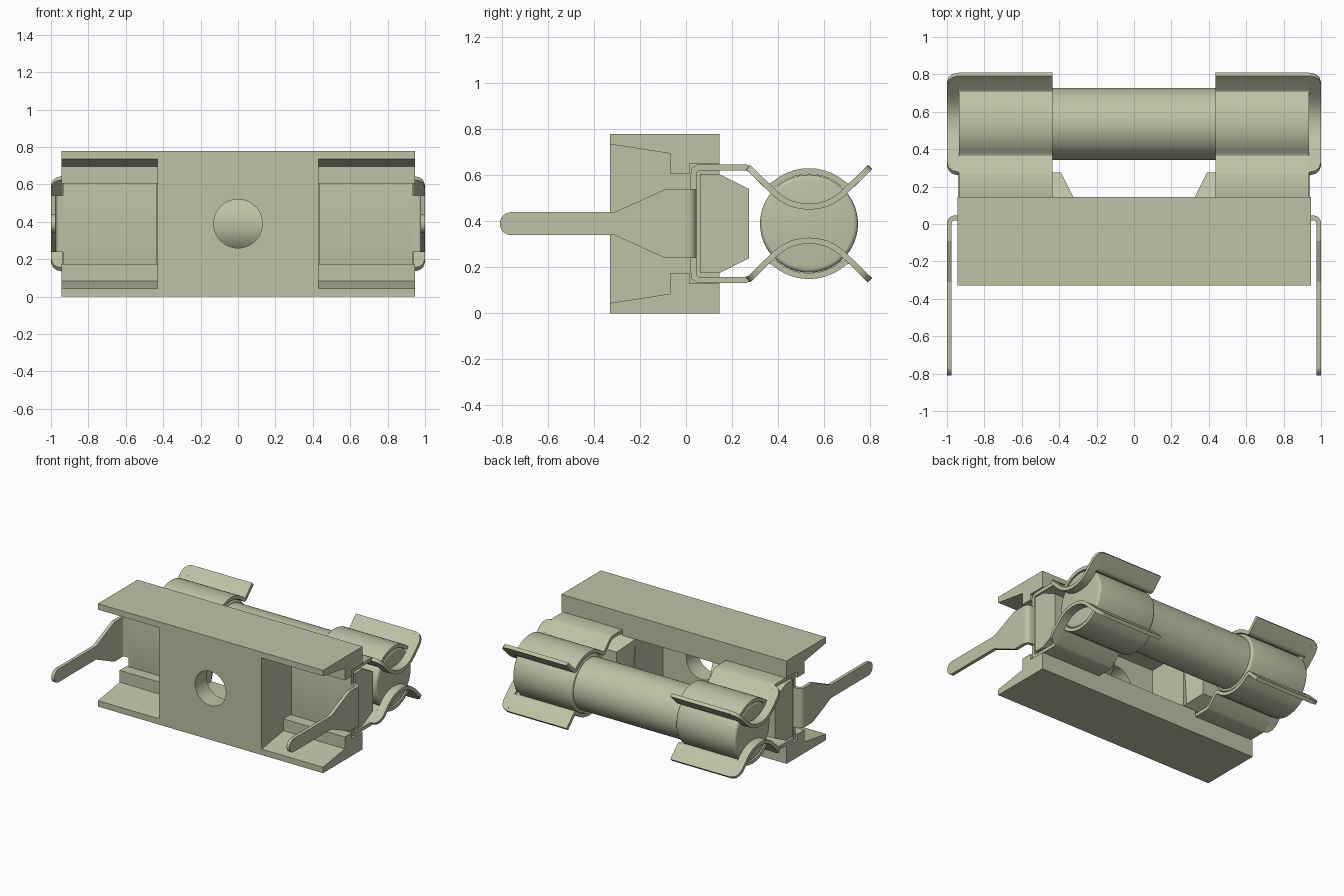
import bpy, bmesh, math
from mathutils import Matrix

cube = bpy.data.objects.get("Cube")
if cube:
    bpy.data.objects.remove(cube, do_unlink=True)

mat = bpy.data.materials.new("olive grey")
mat.use_nodes = True
COLOR = (0.52, 0.54, 0.38, 1)
mat.diffuse_color = COLOR
mat.node_tree.nodes["Principled BSDF"].inputs["Base Color"].default_value = COLOR

ZC = 0.39           # height of the mirror plane
FY = 0.535          # depth of the fuse axis
SHEET = 0.026       # clip metal thickness


def finish(name, bm):
    bmesh.ops.recalc_face_normals(bm, faces=bm.faces)
    me = bpy.data.meshes.new(name)
    bm.to_mesh(me)
    bm.free()
    me.materials.append(mat)
    ob = bpy.data.objects.new(name, me)
    bpy.context.collection.objects.link(ob)
    return ob


def activate(ob):
    bpy.ops.object.select_all(action='DESELECT')
    ob.select_set(True)
    bpy.context.view_layer.objects.active = ob


def modify(ob, kind, **props):
    activate(ob)
    m = ob.modifiers.new(kind.title(), kind)
    for k, v in props.items():
        setattr(m, k, v)
    bpy.ops.object.modifier_apply(modifier=m.name)


def smooth(ob, angle=35):
    activate(ob)
    bpy.ops.object.shade_smooth_by_angle(angle=math.radians(angle))


def mirror_x(ob):
    modify(ob, 'MIRROR', use_mirror_merge=False)


def prism(name, pts, lo, hi, axis='x'):
    """Extrude a (y, z) profile along x, or an (x, y) profile along z."""
    bm = bmesh.new()
    place = (lambda p, t: (t, *p)) if axis == 'x' else (lambda p, t: (*p, t))
    a = [bm.verts.new(place(p, lo)) for p in pts]
    b = [bm.verts.new(place(p, hi)) for p in pts]
    bm.faces.new(a)
    bm.faces.new(b)
    for i in range(len(pts)):
        j = (i + 1) % len(pts)
        bm.faces.new((a[i], a[j], b[j], b[i]))
    return finish(name, bm)


def ribbon(name, path, inner, outers):
    """Bent sheet following a (y, z) path, with its own outer x on each row."""
    bm = bmesh.new()
    rows = [(bm.verts.new((inner, y, z)), bm.verts.new((o, y, z)))
            for (y, z), o in zip(path, outers)]
    for (a, b), (c, d) in zip(rows, rows[1:]):
        bm.faces.new((a, b, d, c))
    ob = finish(name, bm)
    modify(ob, 'SOLIDIFY', thickness=SHEET, offset=0, use_even_offset=True)
    return ob


def rod(name, radius, x0, x1, bevel=0):
    bm = bmesh.new()
    bmesh.ops.create_cone(bm, cap_ends=True, segments=64, radius1=radius,
                          radius2=radius, depth=x1 - x0)
    bm.transform(Matrix.Translation(((x0 + x1) / 2, FY, ZC))
                 @ Matrix.Rotation(math.pi / 2, 4, 'Y'))
    ob = finish(name, bm)
    if bevel:
        modify(ob, 'BEVEL', width=bevel, segments=4, limit_method='ANGLE',
               angle_limit=math.radians(60))
    return ob


def flip(pts):
    return [(y, 2 * ZC - z) for y, z in reversed(pts)]


def cut(ob, cutter):
    cutter.hide_render = True
    modify(ob, 'BOOLEAN', operation='DIFFERENCE', solver='EXACT', object=cutter)
    bpy.data.objects.remove(cutter, do_unlink=True)


# Holder body: block with stepped end pockets, a rear recess and a screw hole
body = prism("holder_body", [(-.33, 0), (.145, 0), (.145, .78), (-.33, .78)], -.945, .945)
half = [(-.36, .74), (-.07, .695), (-.07, .605), (.015, .605), (.015, .65), (.2, .65)]
for lo, hi in ((.43, 1.1), (-1.1, -.43)):
    cut(body, prism("pocket_cutter", half + flip(half), lo, hi))
cut(body, prism("recess_cutter", [(-.19, .175), (.3, .175), (.3, .605), (-.19, .605)], -.325, .325))
bm = bmesh.new()
bmesh.ops.create_cone(bm, cap_ends=True, segments=48, radius1=.13, radius2=.13, depth=1)
bm.transform(Matrix.Translation((0, -.3, ZC)) @ Matrix.Rotation(math.pi / 2, 4, 'X'))
cut(body, finish("hole_cutter", bm))
smooth(body, 20)

# Rear pedestals that the clips wrap around, with tapered backs
half = [(.06, .605), (.145, .605), (.275, .54)]
pedestal = prism("pedestals", half + flip(half), .3255, .94)
for v in pedestal.data.vertices:
    if v.co.x < .4 and v.co.y > .2:
        v.co.x = .39
mirror_x(pedestal)

# Spring clips: web, two legs and jaws arched over the fuse caps
arc = [(FY + .228 * math.cos(math.radians(a)), ZC + .228 * math.sin(math.radians(a)))
       for a in range(130, 49, -8)]
upper = [(.033, .60), (.037, .623), (.055, .635), (.258, .635), (.278, .628),
         (.348, .559), (.358, .552), (.370, .552)]
jaw_end = [(.70, .552), (.712, .552), (.722, .559), (.80, .637)]
upper = upper + arc + jaw_end
path = flip(upper) + upper
clip = ribbon("spring_clips", path, .435, [.935] * len(path))
mirror_x(clip)
smooth(clip)

# End lips: strips dipping across the cap ends to stop the fuse sliding out
left = [(.270, .635, .945), (.278, .628, .972), (.293, .613, .99), (.32, .587, 1),
        (.36, .548, 1), (.39, .519, 1), (.425, .493, 1), (.46, .476, 1), (.497, .467, 1)]
strip = left + [(FY, .464, 1)] + [(2 * FY - y, z, o) for y, z, o in reversed(left)]
for name, sign in (("upper_end_lips", 1), ("lower_end_lips", -1)):
    lip = ribbon(name, [(y, ZC + sign * (z - ZC)) for y, z, _ in strip], .935,
                 [o for _, _, o in strip])
    mirror_x(lip)
    smooth(lip)

# Terminal blades with a rounded tip, and the bend joining each to its clip
tip = [(-.76 + .05 * math.cos(math.radians(a)), ZC + .05 * math.sin(math.radians(a)))
       for a in range(270, 89, -15)]
blade = prism("terminal_blades", tip + [(-.31, .44), (-.09, .54), (.005, .54),
                                        (.005, .24), (-.09, .24), (-.31, .34)], .975, 1)
mirror_x(blade)
smooth(blade, 20)


def quarter(r):
    return [(.96 + r * math.cos(math.radians(a)), .005 + r * math.sin(math.radians(a)))
            for a in range(0, 91, 15)]


bend = prism("terminal_bends", quarter(.04) + [(.93, .045), (.93, .02)]
             + list(reversed(quarter(.015))), .24, .54, 'z')
mirror_x(bend)
smooth(bend)

# Fuse: tube with a larger cap on each end
smooth(rod("fuse_tube", .192, -.6, .6))
caps = rod("fuse_caps", .213, .435, .935, .02)
mirror_x(caps)
smooth(caps)
